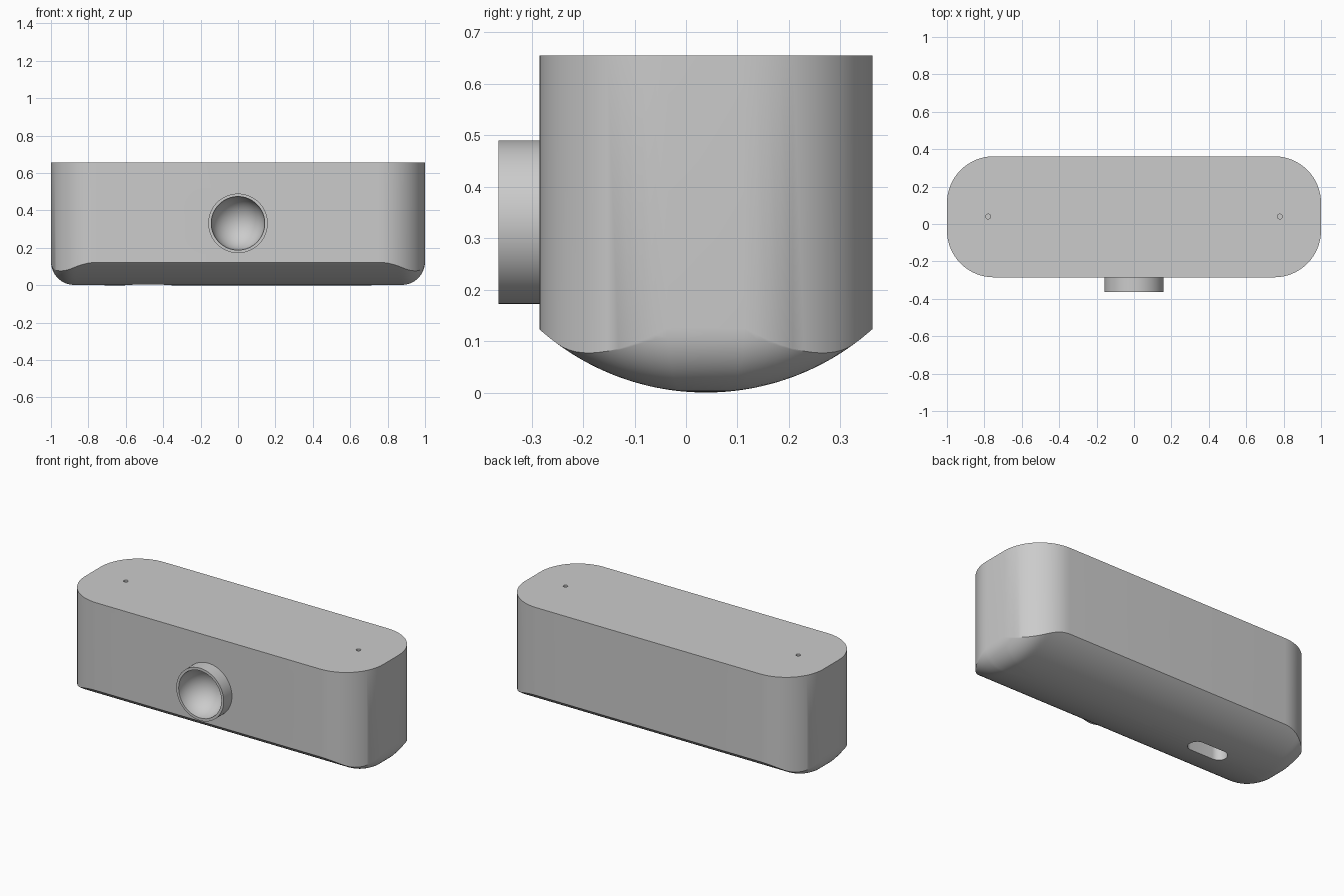
import bpy, bmesh, math

if "Cube" in bpy.data.objects:
    bpy.data.objects.remove(bpy.data.objects["Cube"])

grey = bpy.data.materials.new("plain_grey")
grey.diffuse_color = (0.60, 0.60, 0.60, 1)
grey.use_nodes = True
grey.node_tree.nodes["Principled BSDF"].inputs["Base Color"].default_value = grey.diffuse_color

CY = 0.0385          # middle of the housing in y
HALF_Y = 0.3235
TOP = 0.655


def make(name, bm):
    bmesh.ops.recalc_face_normals(bm, faces=bm.faces)
    me = bpy.data.meshes.new(name)
    bm.to_mesh(me)
    bm.free()
    me.materials.append(grey)
    ob = bpy.data.objects.new(name, me)
    bpy.context.collection.objects.link(ob)
    return ob


def activate(ob):
    bpy.ops.object.select_all(action='DESELECT')
    ob.select_set(True)
    bpy.context.view_layer.objects.active = ob


def rounded_outline(hx, hy, r, n=16):
    pts = []
    for k, (sx, sy) in enumerate([(1, 1), (-1, 1), (-1, -1), (1, -1)]):
        for i in range(n + 1):
            a = math.pi / 2 * (k + i / n)
            pts.append((sx * (hx - r) + r * math.cos(a),
                        CY + sy * (hy - r) + r * math.sin(a)))
    return pts


def prism(name, pts, z0, z1):
    bm = bmesh.new()
    f = bm.faces.new([bm.verts.new((x, y, z0)) for x, y in pts])
    ext = bmesh.ops.extrude_face_region(bm, geom=[f])
    vs = [v for v in ext["geom"] if isinstance(v, bmesh.types.BMVert)]
    bmesh.ops.translate(bm, verts=vs, vec=(0, 0, z1 - z0))
    return make(name, bm)


def cut(target, cutter):
    m = target.modifiers.new("cut", 'BOOLEAN')
    m.operation = 'DIFFERENCE'
    m.solver = 'EXACT'
    m.object = cutter
    activate(target)
    bpy.ops.object.modifier_apply(modifier=m.name)
    bpy.data.objects.remove(cutter)


def belly(x, y):
    # shallow arc across the depth plus a rounded edge at both ends
    R, f = 0.487, 0.12
    arc = R - math.sqrt(R * R - (y - CY) ** 2)
    d = min(f, max(0, abs(x) - (1 - f)))
    return arc + f - math.sqrt(max(0, f * f - d * d))


# Housing: flat top, straight walls, curved underside
outline = rounded_outline(1.0, HALF_Y, 0.25)
bm = bmesh.new()
rings = [[bm.verts.new((x, y, TOP)) for x, y in outline]]
ROWS = 18
for i in range(ROWS + 1):
    t = 1 - (i / ROWS) ** 1.8
    ring = []
    for x, y in outline:
        sx = max(-0.7, min(0.7, x))
        px, py = sx + (x - sx) * t, CY + (y - CY) * t
        ring.append(bm.verts.new((px, py, belly(px, py))))
    rings.append(ring)
bm.faces.new(rings[0])
N = len(outline)
for a, b in zip(rings, rings[1:]):
    for j in range(N):
        k = (j + 1) % N
        bm.faces.new((a[j], a[k], b[k], b[j]))
bmesh.ops.remove_doubles(bm, verts=bm.verts, dist=1e-5)
housing = make("housing", bm)

# Hollow inside, cable slot underneath, two screw holes on top
cut(housing, prism("cavity", rounded_outline(0.92, 0.25, 0.18), 0.14, 0.59))
slot = [(x - 0.48, y) for x, y in rounded_outline(0.125, 0.05, 0.0499, 8)]
cut(housing, prism("slot_cutter", slot, -0.1, 0.3))
for s in (-1, 1):
    hole = [(s * 0.78 + 0.013 * math.cos(a), 0.04 + 0.013 * math.sin(a))
            for a in (i * math.tau / 16 for i in range(16))]
    cut(housing, prism("hole_cutter", hole, 0.5, 0.8))

# Opening in the front wall behind the dish
bpy.ops.mesh.primitive_cylinder_add(vertices=48, radius=0.152, depth=0.3,
                                    location=(0, -0.30, 0.331),
                                    rotation=(math.pi / 2, 0, 0))
cut(housing, bpy.context.object)

# Front port: short round collar with a concave dish inside
profile = [(0.159, -0.25), (0.159, -0.364), (0.143, -0.364)]
for i in range(1, 15):
    a = math.pi / 2 * i / 14
    profile.append((0.143 * math.cos(a), -0.364 + 0.143 * math.sin(a)))
bm = bmesh.new()
SEG = 64
cols = [[bm.verts.new((r * math.cos(math.tau * j / SEG), y,
                       0.331 + r * math.sin(math.tau * j / SEG)))
         for r, y in profile] for j in range(SEG)]
for j in range(SEG):
    a, b = cols[j], cols[(j + 1) % SEG]
    for i in range(len(profile) - 1):
        bm.faces.new((a[i], a[i + 1], b[i + 1], b[i]))
bmesh.ops.remove_doubles(bm, verts=bm.verts, dist=1e-5)
port = make("front_port", bm)

for ob in (housing, port):
    activate(ob)
    bpy.ops.object.shade_smooth_by_angle(angle=math.radians(30))
